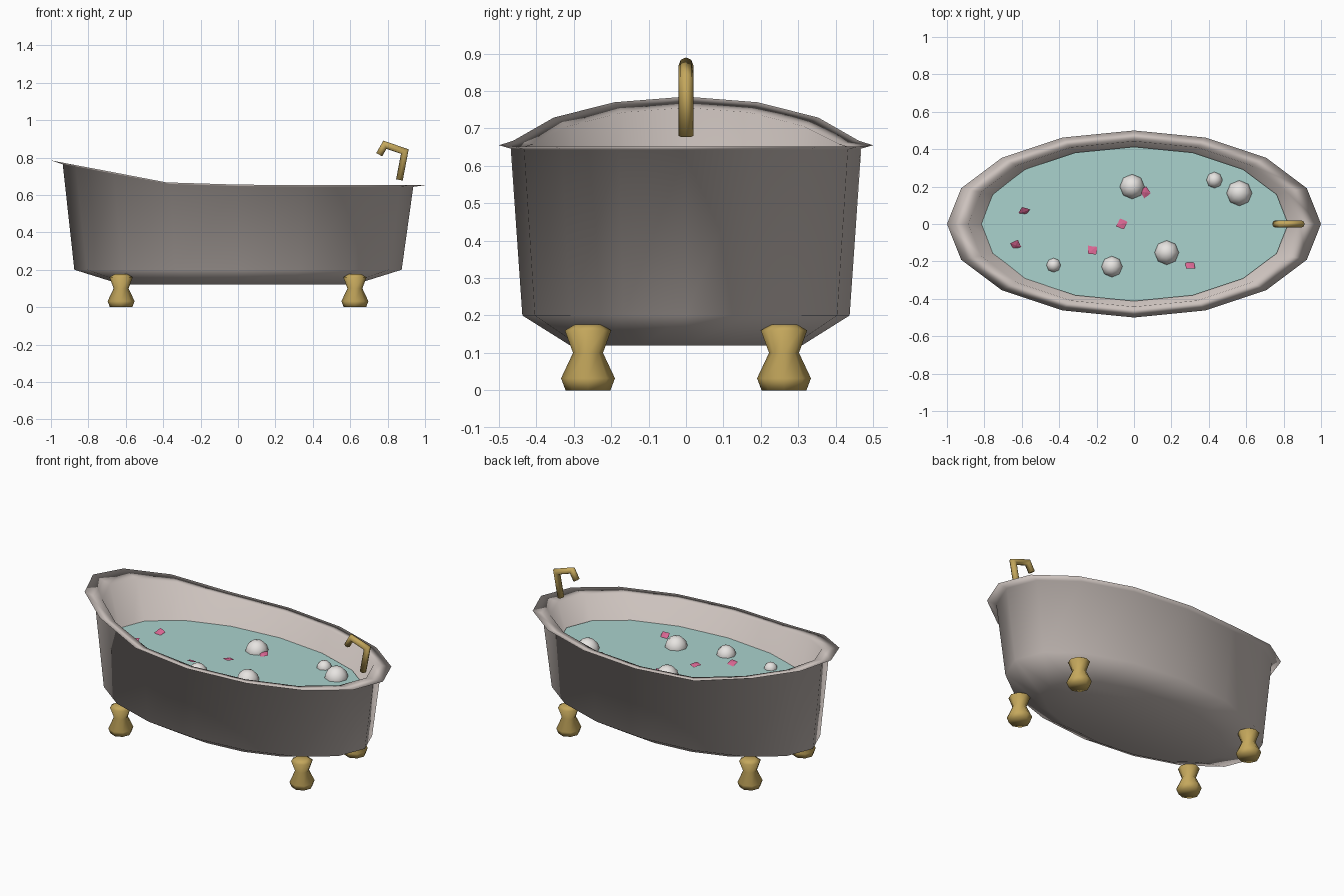
import bpy, bmesh, math
from mathutils import Vector, Matrix

if "Cube" in bpy.data.objects:
    bpy.data.objects.remove(bpy.data.objects["Cube"])


def material(name, srgb):
    m = bpy.data.materials.new(name)
    lin = [((c / 255 + 0.055) / 1.055) ** 2.4 for c in srgb]
    m.diffuse_color = (*lin, 1)
    m.use_nodes = True
    m.node_tree.nodes["Principled BSDF"].inputs["Base Color"].default_value = m.diffuse_color
    return m


ENAMEL = material("warm grey enamel", (204, 194, 189))
BRASS = material("brass", (196, 167, 92))
WATER = material("pale teal water", (170, 210, 205))
BUBBLE = material("bubble white", (236, 233, 230))
PETAL = material("petal pink", (216, 102, 146))


def finish(bm, name, mat, smooth=True):
    bmesh.ops.recalc_face_normals(bm, faces=bm.faces[:])
    me = bpy.data.meshes.new(name)
    bm.to_mesh(me)
    bm.free()
    me.materials.append(mat)
    for p in me.polygons:
        p.use_smooth = smooth
    ob = bpy.data.objects.new(name, me)
    bpy.context.collection.objects.link(ob)
    return ob


def loft(name, rings, mat, smooth=True):
    """Skin a list of equal-sized point rings and cap both ends."""
    bm = bmesh.new()
    loops = [[bm.verts.new(p) for p in r] for r in rings]
    n = len(loops[0])
    for a, b in zip(loops, loops[1:]):
        for i in range(n):
            j = (i + 1) % n
            bm.faces.new((a[i], a[j], b[j], b[i]))
    bm.faces.new(loops[0])
    bm.faces.new(loops[-1])
    return finish(bm, name, mat, smooth)


def lift(x):
    """Extra rim height: the backrest end sweeps up."""
    pts = [(-1, .133), (-.924, .118), (-.707, .077), (-.383, .015), (0, .003), (.4, 0), (2, 0)]
    for (x0, h0), (x1, h1) in zip(pts, pts[1:]):
        if x <= x1:
            return h0 + (h1 - h0) * (x - x0) / (x1 - x0)


def ellipse(s, z, raised=False, n=16):
    ring = []
    for i in range(n):
        a = math.tau * i / n
        x, y = s * math.cos(a), s * 0.5 * math.sin(a)
        ring.append((x, y, z + (lift(x) if raised else 0)))
    return ring


# Tub: outer shell, flared lip, inner shell
loft("tub", [
    ellipse(.62, .12), ellipse(.875, .2), ellipse(.937, .643, True),
    ellipse(1, .652, True), ellipse(.885, .645, True),
    ellipse(.74, .22), ellipse(.56, .16)], ENAMEL)

# Water surface
bm = bmesh.new()
bm.faces.new([bm.verts.new(p) for p in ellipse(.825, .5)])
finish(bm, "water", WATER, False)

# Four turned feet
FOOT = [(.06, 0), (.072, .032), (.04, .1), (.062, .16), (.035, .176)]
for sx, ex in ((-1, "left"), (1, "right")):
    for sy, ey in ((-1, "front"), (1, "back")):
        loft(f"{ey}_{ex}_foot", [
            [(sx * .625 + r * math.cos(k * math.tau / 8),
              sy * .262 + r * math.sin(k * math.tau / 8), z) for k in range(8)]
            for r, z in FOOT], BRASS)

# Bent spout, mitred at the corners
path = [Vector((x, 0, z)) for x, z in ((.863, .68), (.892, .832), (.785, .868), (.755, .815))]
rings = []
for i, p in enumerate(path):
    d0 = (p - path[i - 1]).normalized() if i else None
    d1 = (path[i + 1] - p).normalized() if i < len(path) - 1 else None
    d0, d1 = d0 or d1, d1 or d0
    t = (d0 + d1).normalized()
    side = Vector((0, 1, 0)).cross(t)
    stretch = 1 / max(.6, t.dot(d0))
    rings.append([p + Vector((0, .02 * math.cos(a), 0)) + side * (.018 * stretch * math.sin(a))
                  for a in (math.tau * k / 8 for k in range(8))])
loft("spout", rings, BRASS)

# Floating bubbles
for k, (x, y, r) in enumerate([(-.01, .2, .067), (.43, .235, .044), (.563, .165, .069),
                               (-.43, -.22, .039), (-.118, -.228, .057), (.175, -.153, .066)]):
    bm = bmesh.new()
    bmesh.ops.create_uvsphere(bm, u_segments=8, v_segments=6, radius=r,
                              matrix=Matrix.Translation((x, y, .497)))
    finish(bm, f"bubble_{k + 1}", BUBBLE)

# Tilted flower petals
for k, (x, y, tilt, spin) in enumerate([(-.588, .068, 38, 20), (-.632, -.112, 30, 70),
                                        (-.223, -.14, -18, 130), (-.065, 0, -8, 200),
                                        (.06, .17, 10, 260), (.3, -.22, -35, 320)]):
    bm = bmesh.new()
    m = (Matrix.Translation((x, y, .508)) @ Matrix.Rotation(math.radians(tilt), 4, 'X')
         @ Matrix.Rotation(math.radians(spin), 4, 'Z'))
    rim = [bm.verts.new(m @ Vector((r * math.cos(i * math.tau / 8), r * math.sin(i * math.tau / 8), 0)))
           for i, r in enumerate((.034, .024, .03, .022, .032, .025, .031, .021))]
    tip = bm.verts.new(m @ Vector((0, 0, .005)))
    for i in range(8):
        bm.faces.new((rim[i], rim[(i + 1) % 8], tip))
    finish(bm, f"petal_{k + 1}", PETAL, False)
